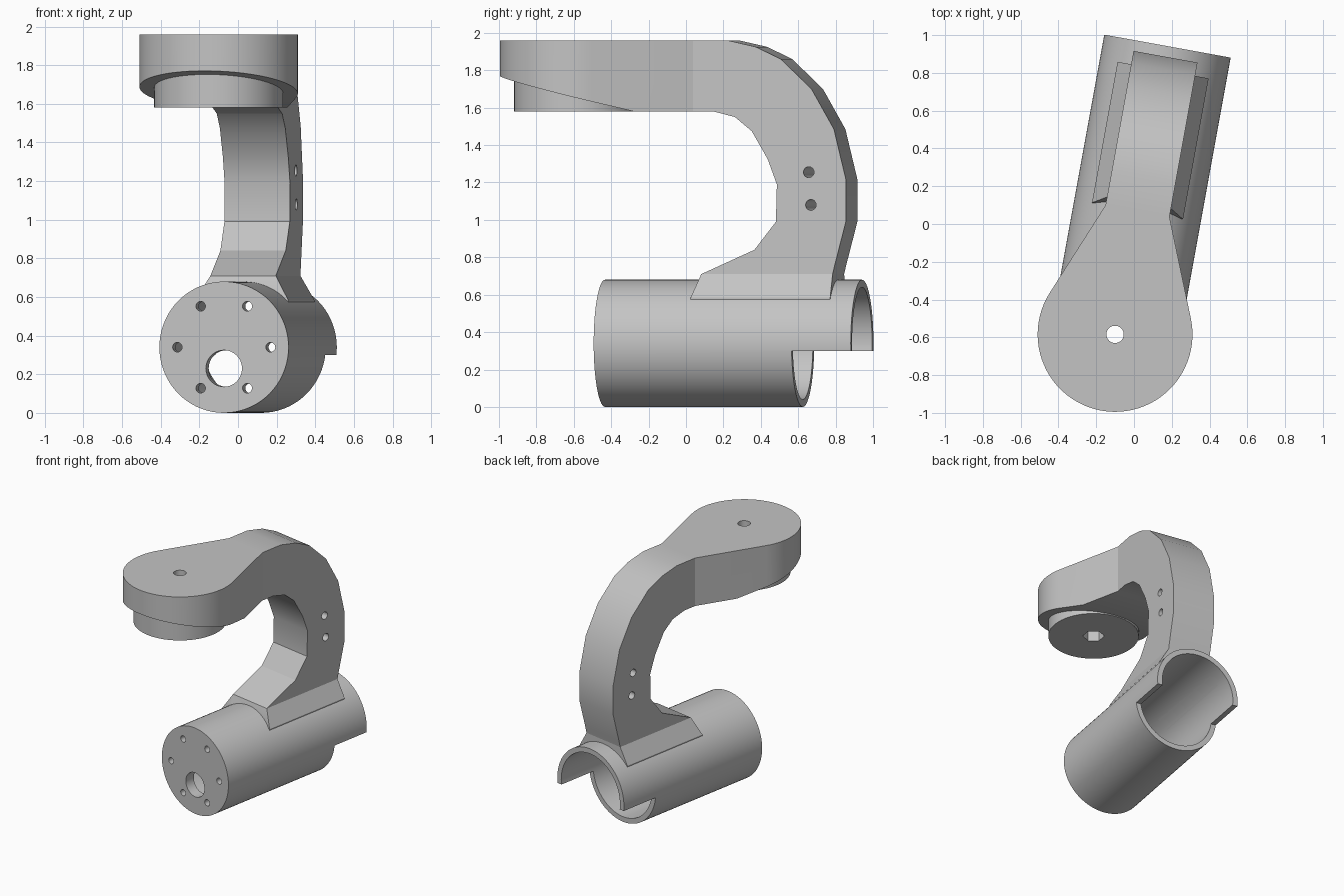
import bpy, bmesh, math
from mathutils import Matrix, Vector

if "Cube" in bpy.data.objects:
    bpy.data.objects.remove(bpy.data.objects["Cube"], do_unlink=True)

TURN = math.radians(-10.3)   # the whole bracket is turned about z
AXIS_Z = 0.34                # barrel axis height
HEAD_Y, HEAD_R = -0.594, 0.41
ARM_W, ARM_Y = 0.172, 0.07
LOW, TOP = 1.58, 1.96
OFF_X = 0.006

grey = bpy.data.materials.new("light grey")
grey.use_nodes = True
grey.diffuse_color = (0.55, 0.55, 0.55, 1)
grey.node_tree.nodes["Principled BSDF"].inputs["Base Color"].default_value = grey.diffuse_color


def finish(name, bm):
    bmesh.ops.recalc_face_normals(bm, faces=bm.faces)
    mesh = bpy.data.meshes.new(name)
    bm.to_mesh(mesh)
    bm.free()
    ob = bpy.data.objects.new(name, mesh)
    bpy.context.collection.objects.link(ob)
    mesh.materials.append(grey)
    ob.location.x = OFF_X
    ob.rotation_euler.z = TURN
    return ob


def prism(points, shift):
    """Extrude a closed outline of 3D points along shift."""
    bm = bmesh.new()
    face = bm.faces.new([bm.verts.new(p) for p in points])
    new = bmesh.ops.extrude_face_region(bm, geom=[face])["geom"]
    bmesh.ops.translate(bm, vec=shift, verts=[g for g in new if isinstance(g, bmesh.types.BMVert)])
    return bm


def cylinder(name, start, end, radius, sides=72):
    start, end = Vector(start), Vector(end)
    d = end - start
    mat = Matrix.Translation((start + end) / 2) @ d.to_track_quat("Z", "Y").to_matrix().to_4x4()
    bm = bmesh.new()
    bmesh.ops.create_cone(bm, cap_ends=True, segments=sides, radius1=radius,
                          radius2=radius, depth=d.length, matrix=mat)
    return finish(name, bm)


def box(name, lo, hi):
    lo, hi = Vector(lo), Vector(hi)
    bm = bmesh.new()
    bmesh.ops.create_cube(bm, size=1, matrix=Matrix.Translation((lo + hi) / 2)
                          @ Matrix.Diagonal((*(hi - lo), 1)))
    return finish(name, bm)


def cut(ob, cutters):
    bpy.context.view_layer.objects.active = ob
    for c in cutters:
        mod = ob.modifiers.new("cut", "BOOLEAN")
        mod.operation, mod.solver, mod.object = "DIFFERENCE", "EXACT", c
        bpy.ops.object.modifier_apply(modifier=mod.name)


# Barrel: closed front plate, open bore, half shell at the back
barrel = cylinder("barrel", (0, -0.44, AXIS_Z), (0, 0.957, AXIS_Z), 0.34)
bore = cylinder("bore_cutter", (0, -0.36, AXIS_Z), (0, 1.1, AXIS_Z), 0.3)
cutters = [bore, box("shell_cutter", (-0.5, 0.635, -0.1), (0.5, 1.1, 0.3)),
           cylinder("cable_cutter", (0, -0.6, 0.23), (0, -0.3, 0.23), 0.095, 32)]
for i in range(6):
    a = i * math.pi / 3
    x, z = 0.245 * math.cos(a), AXIS_Z + 0.245 * math.sin(a)
    cutters.append(cylinder("screw_cutter", (x, -0.6, z), (x, -0.3, z), 0.025, 20))
cut(barrel, cutters)

# Foot: flared block blending the arm into the barrel
bm = bmesh.new()
rings = []
for w, front, back, z in ((ARM_W, 0.114, 0.828, 0.71), (0.245, 0.07, 0.828, 0.585),
                          (0.245, 0.07, 0.828, 0.48)):
    rings.append([bm.verts.new(p) for p in
                  ((-w, front, z), (w, front, z), (w, back, z), (-w, back, z))])
for a, b in zip(rings, rings[1:]):
    for i in range(4):
        j = (i + 1) % 4
        bm.faces.new((a[i], a[j], b[j], b[i]))
bm.faces.new(rings[0])
bm.faces.new(rings[-1])
foot = finish("arm_foot", bm)
cut(foot, [bore])

# Arm: curved side profile with two cross holes
outer = [(ARM_Y, TOP), (0.256, TOP), (0.41, 1.925), (0.546, 1.86), (0.713, 1.70), (0.835, 1.485),
         (0.90, 1.217), (0.90, 0.99), (0.84, 0.76), (0.828, 0.71)]
inner = [(0.114, 0.71), (0.403, 0.84), (0.52, 0.99), (0.525, 1.19), (0.475, 1.325),
         (0.388, 1.475), (0.297, 1.55), (0.18, LOW), (ARM_Y, LOW)]
arm = finish("curved_arm", prism([(-ARM_W, y, z) for y, z in outer + inner], (2 * ARM_W, 0, 0)))
cross = [cylinder("cross_cutter", (-0.4, y, z), (0.4, y, z), 0.029, 20)
         for y, z in ((0.698, 1.255), (0.71, 1.08))]
cut(arm, cross)

# Head: round plate tapering tangentially into the arm, underside sloped
dist = math.hypot(ARM_W, ARM_Y - HEAD_Y)
half = math.atan2(ARM_W, ARM_Y - HEAD_Y) + math.acos(HEAD_R / dist)
steps = 48
outline = [(ARM_W, ARM_Y, LOW), (-ARM_W, ARM_Y, LOW)]
for i in range(steps + 1):
    a = -half - (2 * math.pi - 2 * half) * i / steps
    outline.append((HEAD_R * math.sin(a), HEAD_Y + HEAD_R * math.cos(a), LOW))
bm = prism(outline, (0, 0, TOP - LOW))
res = bmesh.ops.bisect_plane(bm, geom=bm.verts[:] + bm.edges[:] + bm.faces[:],
                             plane_co=(0, -0.23, LOW), plane_no=(0, 0.247, 1), clear_inner=True)
bmesh.ops.holes_fill(bm, edges=[e for e in bm.edges if e.is_boundary])
head = finish("head_plate", bm)

# Boss under the head, with pivot hole and hexagonal nut pocket
boss = cylinder("head_boss", (0, HEAD_Y, LOW), (0, HEAD_Y, 1.85), 0.334)
pivot = cylinder("pivot_cutter", (0, HEAD_Y, 1.4), (0, HEAD_Y, 2.1), 0.046, 24)
pocket = cylinder("nut_cutter", (0, HEAD_Y, 1.4), (0, HEAD_Y, 1.67), 0.08, 6)
cut(head, [pivot])
cut(boss, [pivot, pocket])
cut(head, [pocket])

for c in cutters + cross + [pivot, pocket]:
    bpy.data.objects.remove(c, do_unlink=True)

# Smooth the round surfaces, keep edges crisp
bpy.ops.object.select_all(action="DESELECT")
for ob in (barrel, foot, arm, head, boss):
    ob.select_set(True)
bpy.context.view_layer.objects.active = barrel
bpy.ops.object.shade_smooth_by_angle(angle=math.radians(24))
